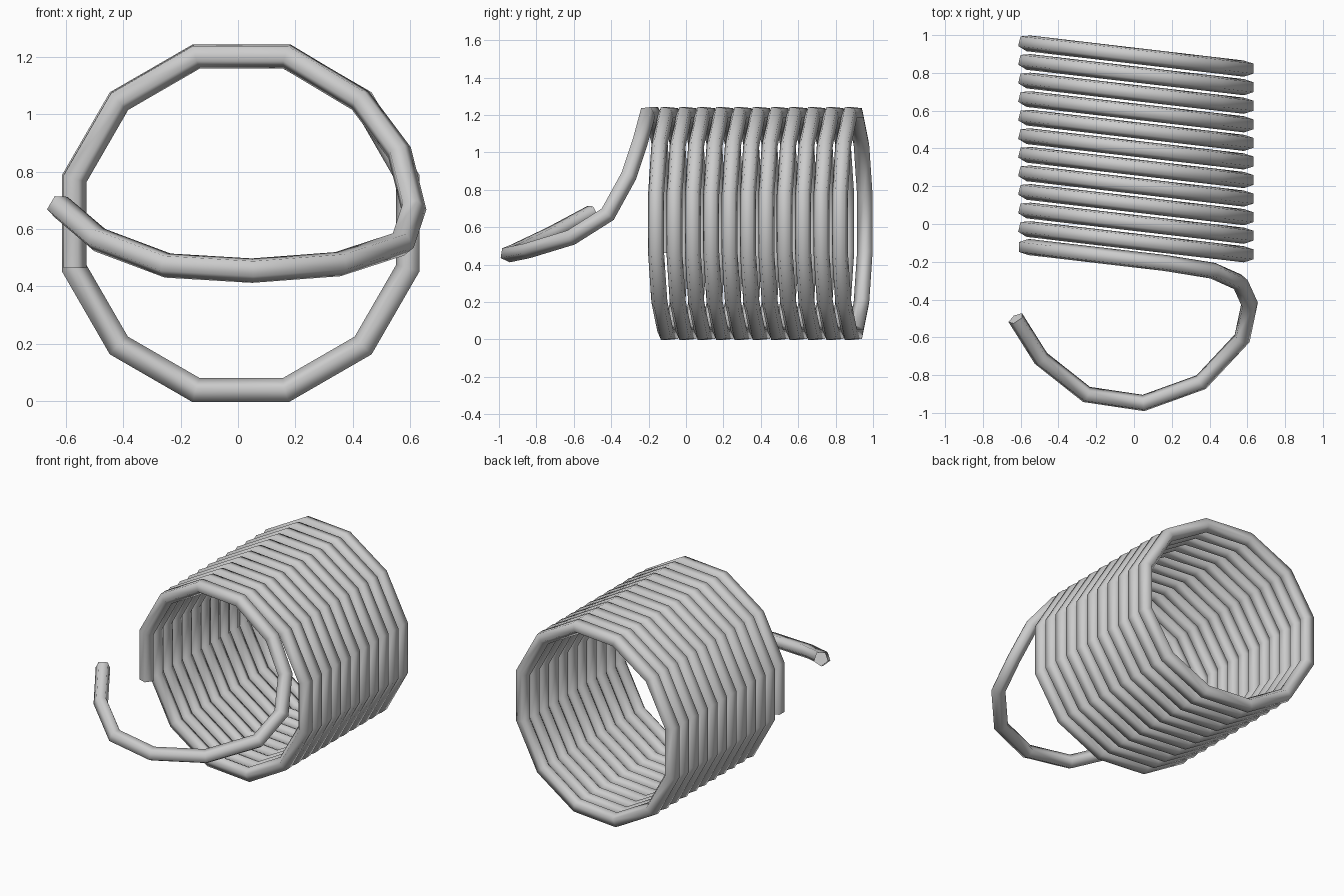
import bpy, bmesh, math
from mathutils import Vector

if "Cube" in bpy.data.objects:
    bpy.data.objects.remove(bpy.data.objects["Cube"])

CX, CZ = 0.012, 0.62        # coil axis
SIDES, WIRE = 12, 0.045     # segments per turn, wire radius
R = (0.62 - WIRE * math.cos(math.pi / 5)) / math.cos(math.pi / SIDES)
PITCH, TILT = 0.0983, 0.117


def coil_point(deg, y):
    a = math.radians(deg)
    x = R * math.cos(a)
    return Vector((CX + x, y - TILT * x, CZ + R * math.sin(a)))


def sweep(bm, pts, outward, closed=False):
    """Mitred five-sided wire along pts, flat side facing outward."""
    n = len(pts)
    t = (pts[1] - pts[0]).normalized() if not closed else (pts[0] - pts[-1]).normalized()
    u = (outward - t * outward.dot(t)).normalized()
    rings = []
    for i, p in enumerate(pts):
        last = i == n - 1 and not closed
        t2 = t if last else (pts[(i + 1) % n] - p).normalized()
        m = (t + t2).normalized()
        w = t.cross(u)
        ring = []
        for k in range(5):
            a = math.pi / 5 + k * math.tau / 5
            v = (u * math.cos(a) + w * math.sin(a)) * WIRE
            ring.append(bm.verts.new(p + v - t * (v.dot(m) / t.dot(m))))
        rings.append(ring)
        u = t.rotation_difference(t2) @ u
        t = t2
    for i in range(n if closed else n - 1):
        a, b = rings[i], rings[(i + 1) % n]
        for k in range(5):
            j = (k + 1) % 5
            bm.faces.new((a[k], a[j], b[j], b[k]))
    if not closed:
        for cap in (bm.faces.new(rings[0][::-1]), bm.faces.new(rings[-1])):
            cap.tag = True


def finish(bm, name):
    bmesh.ops.recalc_face_normals(bm, faces=bm.faces)
    for f in bm.faces:
        f.smooth = len(f.verts) == 4
    me = bpy.data.meshes.new(name)
    bm.to_mesh(me)
    bm.free()
    ob = bpy.data.objects.new(name, me)
    bpy.context.collection.objects.link(ob)
    return ob


# Coil body: stacked slanted turns
bm = bmesh.new()
for turn in range(11):
    pts = [coil_point(15 + 30 * k, 0.891 - PITCH * turn) for k in range(SIDES)]
    first_mid = (pts[0] + pts[-1]) / 2
    sweep(bm, pts, first_mid - Vector((CX, first_mid.y, CZ)), closed=True)
finish(bm, "spring_coil")

# End hook: last half turn peels off and bends forward
path = [coil_point(d, 0.891 - PITCH * 11) for d in (195, 165, 135, 105, 75)]
path += [Vector(p) for p in (
    (0.425, -0.25, 1.05), (0.56, -0.31, 0.87), (0.61, -0.42, 0.67),
    (0.57, -0.61, 0.55), (0.355, -0.84, 0.48), (0.05, -0.95, 0.457),
    (-0.25, -0.905, 0.475), (-0.49, -0.715, 0.565), (-0.625, -0.5, 0.68))]
bm = bmesh.new()
sweep(bm, path, Vector((-1, 0, 0)))
finish(bm, "spring_hook")
